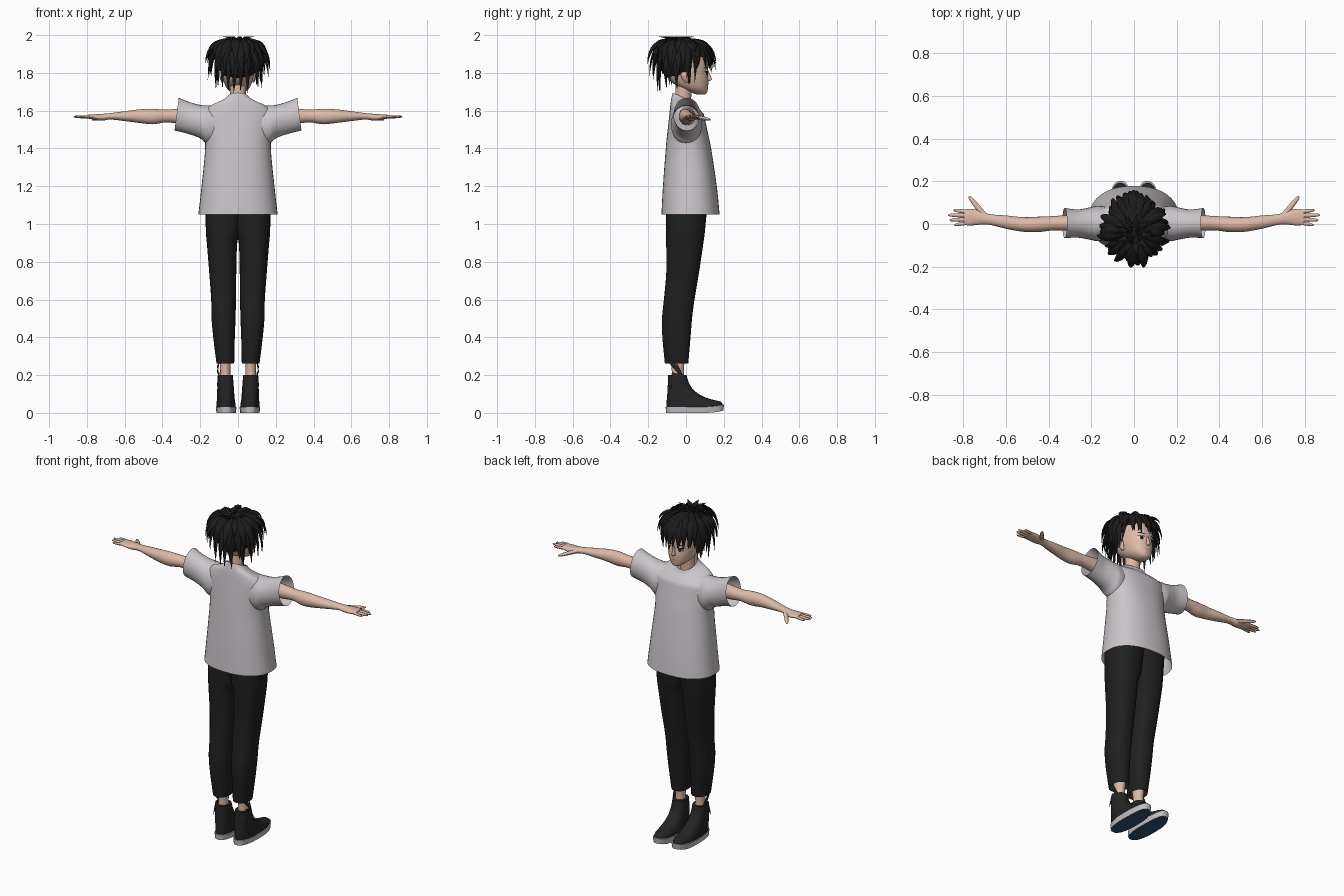
import bpy, bmesh, math, random
from mathutils import Vector
from mathutils.bvhtree import BVHTree

random.seed(4)
if "Cube" in bpy.data.objects:
    bpy.data.objects.remove(bpy.data.objects["Cube"])


def material(name, r, g, b):
    m = bpy.data.materials.new(name)
    m.use_nodes = True
    m.diffuse_color = (r, g, b, 1)
    m.node_tree.nodes["Principled BSDF"].inputs["Base Color"].default_value = (r, g, b, 1)
    return m


SKIN = material("skin", .72, .49, .39)
HAIR = material("black hair", .011, .011, .012)
SHIRT = material("pale grey cloth", .60, .56, .59)
PANTS = material("black cloth", .014, .014, .014)
SHOE = material("black canvas", .018, .018, .018)
RUBBER = material("grey rubber", .55, .53, .55)
TREAD = material("blue tread", .03, .08, .15)
WHITE = material("eye white", .75, .73, .72)
LIP = material("lip", .42, .2, .17)


def finish(name, bm, *mats):
    bmesh.ops.recalc_face_normals(bm, faces=bm.faces)
    mesh = bpy.data.meshes.new(name)
    bm.to_mesh(mesh)
    bm.free()
    for m in mats:
        mesh.materials.append(m)
    ob = bpy.data.objects.new(name, mesh)
    bpy.context.collection.objects.link(ob)
    bpy.ops.object.select_all(action='DESELECT')
    ob.select_set(True)
    bpy.context.view_layer.objects.active = ob
    bpy.ops.object.shade_smooth_by_angle(angle=math.radians(45))
    return ob


def bridge(bm, rings, cap0, cap1):
    """Skin a list of vertex loops."""
    for a, b in zip(rings, rings[1:]):
        for i in range(len(a)):
            j = (i + 1) % len(a)
            bm.faces.new((a[i], a[j], b[j], b[i]))
    if cap0:
        bm.faces.new(rings[0])
    if cap1:
        bm.faces.new(rings[-1])


def spline(rows, steps):
    """Smooth Catmull-Rom interpolation through rows of numbers."""
    out = []
    for i in range(len(rows) - 1):
        a, b = rows[max(i - 1, 0)], rows[i]
        c, d = rows[i + 1], rows[min(i + 2, len(rows) - 1)]
        for k in range(steps):
            t = k / steps
            out.append([q + t / 2 * (r - p + t * (2 * p - 5 * q + 4 * r - s + t * (3 * (q - r) + s - p)))
                        for p, q, r, s in zip(a, b, c, d)])
    return out + [list(rows[-1])]


def loft(name, axis, rows, *mats, side=1, n=24, power=2, steps=4, caps=(True, True), warp=None):
    """Rows hold position along the axis, then the low and high bounds across it."""
    bm = bmesh.new()
    rings = []
    for pos, u0, u1, v0, v1 in spline(rows, steps):
        ring = []
        for i in range(n):
            c, s = math.cos(math.tau * i / n), math.sin(math.tau * i / n)
            u = (u0 + u1) / 2 + (u1 - u0) / 2 * math.copysign(abs(c) ** (2 / power), c)
            v = (v0 + v1) / 2 + (v1 - v0) / 2 * math.copysign(abs(s) ** (2 / power), s)
            p = Vector((u, v, pos) if axis == 'z' else (pos, u, v))
            if warp:
                p = warp(p)
            p.x *= side
            ring.append(bm.verts.new(p))
        rings.append(ring)
    bridge(bm, rings, *caps)
    return finish(name, bm, *mats)


def strand(bm, points, widths, flat, out, n=6):
    """Tapered tube along points; out is the direction in which it is flattened."""
    rings = []
    for i, p in enumerate(points):
        d = (points[min(i + 1, len(points) - 1)] - points[max(i - 1, 0)]).normalized()
        u = d.cross(out).normalized()
        v = u.cross(d)
        rings.append([bm.verts.new(p + widths[i] * (u * math.cos(math.tau * k / n)
                      + v * flat * math.sin(math.tau * k / n))) for k in range(n)])
    bridge(bm, rings, True, True)


# Shirt body with a neckline that drops at the chest
def collar(p):
    k = min(max((p.z - 1.58) / .1, 0), 1)
    p.z -= .45 * k * (p.y + .07)
    return p


loft("shirt_body", 'z', [
    (1.05, -.21, .21, -.13, .178), (1.2, -.193, .193, -.122, .163),
    (1.4, -.174, .174, -.107, .133), (1.5, -.182, .182, -.097, .112),
    (1.58, -.19, .19, -.088, .095), (1.635, -.155, .155, -.082, .08),
    (1.67, -.085, .085, -.076, .06), (1.695, -.055, .055, -.07, .045)],
    SHIRT, n=40, power=2.3, caps=(False, False), warp=collar)

# Neck, head and nose
loft("neck", 'z', [(1.55, -.05, .05, -.06, .03), (1.63, -.042, .042, -.058, .025),
                   (1.75, -.044, .044, -.055, .035)], SKIN)
head = loft("head", 'z', [
    (1.686, -.016, .016, .055, .1), (1.697, -.036, .036, .025, .112),
    (1.72, -.06, .06, -.03, .116), (1.755, -.076, .076, -.08, .119),
    (1.8, -.086, .086, -.11, .116), (1.85, -.089, .089, -.12, .117),
    (1.9, -.084, .084, -.112, .1), (1.94, -.06, .06, -.085, .06),
    (1.96, -.02, .02, -.04, .01)], SKIN, n=32, power=2.2)
loft("nose", 'z', [(1.755, -.007, .007, .1, .118), (1.763, -.011, .011, .1, .136),
                   (1.778, -.008, .008, .1, .133), (1.815, -.004, .004, .1, .117)], SKIN, n=12)

# Painted face, laid onto the head surface
probe = bmesh.new()
probe.from_mesh(head.data)
face = BVHTree.FromBMesh(probe)


def patch(name, x, z, rx, rz, lift, mat, tilt=0):
    bm = bmesh.new()

    def on_face(a, r):
        px, dz = x + r * rx * math.cos(a), r * rz * math.sin(a) + tilt * r * rx * math.cos(a)
        hit = face.ray_cast(Vector((px, 1, z + dz)), Vector((0, -1, 0)))
        return bm.verts.new(hit[0] + hit[1] * lift)
    rings = [[on_face(math.tau * i / 16, r) for i in range(16)] for r in (1, .6, .2)]
    bridge(bm, rings, False, True)
    finish(name, bm, mat)


for s, label in ((1, "left"), (-1, "right")):
    patch(label + "_eye_white", s * .036, 1.795, .018, .011, .0015, WHITE)
    patch(label + "_iris", s * .035, 1.796, .009, .011, .0025, HAIR)
    patch(label + "_lash", s * .037, 1.807, .02, .003, .0035, HAIR, -.1 * s)
    patch(label + "_brow", s * .037, 1.826, .02, .003, .002, HAIR, .1 * s)
patch("mouth", 0, 1.731, .017, .002, .002, LIP)

# Hair: a skull cap and layers of pointed locks falling from the crown
bm = bmesh.new()
bmesh.ops.create_uvsphere(bm, u_segments=32, v_segments=20, radius=1)
for v in bm.verts:
    v.co = Vector((v.co.x * .108, v.co.y * .126 - .02, v.co.z * .115 + 1.865))
bare = [v for v in bm.verts if v.co.z < (1.875 if v.co.y > .02 else 1.76)]
bmesh.ops.delete(bm, geom=bare, context='VERTS')
finish("hair_cap", bm, HAIR)


def lock(bm, az, reach, tip, width, crown=.012):
    out = Vector((math.cos(az), math.sin(az) * 1.08, 0))
    centre = Vector((0, -.022, 0))
    start = Vector((0, -.045, 1.975)) + out * crown
    mid = centre + out * max(.138, reach * .98) + Vector((0, 0, 1.985))
    swirl = Vector((-out.y, out.x, 0)) * random.uniform(-.025, .025)
    end = centre + out * reach + swirl + Vector((0, 0, tip))
    ts = [i / 8 for i in range(9)]
    pts = [start * (1 - t) ** 2 + mid * 2 * t * (1 - t) + end * t * t for t in ts]
    widths = [width * (.3 + 1.4 * t if t < .5 else 2 * (1 - t) ** .8 * .87) + .0006 for t in ts]
    strand(bm, pts, widths, .4, out)


bm = bmesh.new()
for count, reach, tip, width in ((22, .115, 1.71, .026), (20, .15, 1.775, .024),
                                 (16, .165, 1.83, .022), (12, .15, 1.9, .018)):
    for i in range(count):
        az = math.tau * (i + random.uniform(-.3, .3)) / count
        forward = math.sin(az)
        r, z = reach + random.uniform(-.01, .012), tip + random.uniform(-.018, .02)
        if forward > .5:
            r, z = max(r, .15), max(z, 1.82)
        elif forward > .2:
            r, z = max(r, .125), max(z, 1.735)
        elif forward > -.15:
            z = max(z, 1.765)
        lock(bm, az, r, z, width)
# Long fringe and temple locks
for s in (1, -1):
    for az, r, z in ((.42, .128, 1.735), (.62, .14, 1.75), (1.05, .158, 1.80), (1.4, .165, 1.815)):
        lock(bm, math.pi / 2 + s * (math.pi / 2 - az), r, z, .02)
# Ruffled crown
for i in range(9):
    a = math.tau * i / 9
    base = Vector((.03 * math.cos(a), -.05 + .04 * math.sin(a), 1.965))
    d = Vector((math.cos(a), math.sin(a), 0))
    strand(bm, [base, base + d * .02 + Vector((0, 0, .024)), base + d * .06 + Vector((0, 0, .028))],
           [.016, .012, .0006], .5, Vector((0, 0, 1)))
finish("hair_locks", bm, HAIR)


def cuff(p):
    p.x -= .13 * (p.z - 1.58) * max(0, (p.x - .17) / .155)
    return p


def toe_lift(p):
    p.z += 1.3 * max(0, p.y - .1) ** 2
    return p


def tread_rule(ob):
    for f in ob.data.polygons:
        f.material_index = int(f.normal.z < -.7 and f.center.z < .016)


for s, label in ((1, "left_"), (-1, "right_")):
    # Ear
    loft(label + "ear", 'z', [(1.748, .078, .084, -.005, .01), (1.765, .078, .094, -.018, .014),
                              (1.79, .08, .1, -.028, .014), (1.806, .08, .092, -.02, .006)],
         SKIN, side=s, n=12)
    # Sleeve
    loft(label + "sleeve", 'x', [
        (.1, -.07, .075, 1.42, 1.625), (.165, -.08, .085, 1.425, 1.628),
        (.2, -.075, .079, 1.455, 1.63), (.26, -.064, .068, 1.478, 1.645),
        (.325, -.066, .075, 1.495, 1.668)],
        SHIRT, side=s, n=28, caps=(False, False), warp=cuff)
    # Arm and palm
    loft(label + "arm", 'x', [
        (.14, -.04, .05, 1.52, 1.62), (.3, -.032, .042, 1.53, 1.612),
        (.38, -.03, .037, 1.538, 1.605), (.45, -.038, .034, 1.528, 1.61),
        (.52, -.036, .032, 1.535, 1.607), (.6, -.022, .04, 1.545, 1.597),
        (.675, -.004, .046, 1.553, 1.587), (.72, -.003, .062, 1.547, 1.583),
        (.765, -.007, .071, 1.553, 1.58), (.797, -.004, .066, 1.559, 1.578)],
        SKIN, side=s, n=20)
    # Fingers and thumb
    bm = bmesh.new()
    for x0, y0, x1, y1, z1, w in ((.785, .057, .846, .066, 1.566, .0095), (.79, .04, .87, .042, 1.568, .0098),
                                  (.79, .021, .864, .018, 1.568, .0095), (.785, .004, .842, -.005, 1.566, .0085),
                                  (.705, .045, .773, .13, 1.552, .013)):
        a, b = Vector((s * x0, y0, 1.567)), Vector((s * x1, y1, z1))
        strand(bm, [a.lerp(b, t) for t in (0, .35, .7, .92, 1)],
               [w, w, w * .85, w * .6, w * .2], .85, Vector((0, 0, 1)), 8)
    finish(label + "fingers", bm, SKIN)
    # Trouser leg
    loft(label + "trouser_leg", 'z', [
        (.262, .02, .114, -.112, .012), (.4, .017, .131, -.125, .024),
        (.5, .013, .14, -.127, .032), (.6, .011, .142, -.117, .045),
        (.75, .009, .153, -.104, .07), (.9, .004, .165, -.105, .092),
        (.96, -.012, .17, -.106, .1), (1.12, -.03, .174, -.105, .115)],
        PANTS, side=s, n=28, power=2.3, caps=(False, True))
    # Bare ankle
    loft(label + "ankle", 'z', [(.12, .035, .1, -.085, -.005), (.22, .04, .094, -.075, -.012),
                                (.33, .034, .1, -.09, 0)], SKIN, side=s, n=16)
    # Shoe upper and sole
    loft(label + "shoe", 'z', [
        (.03, .013, .115, -.103, .193), (.05, .014, .114, -.103, .185), (.068, .017, .112, -.102, .14),
        (.09, .019, .111, -.1, .085), (.12, .021, .11, -.098, .042), (.16, .024, .109, -.096, .015),
        (.2, .027, .107, -.094, .003)],
        SHOE, side=s, n=28, power=2.4, warp=toe_lift)
    tread_rule(loft(label + "sole", 'z', [(0, .012, .114, -.105, .197), (.032, .008, .118, -.108, .202)],
                    RUBBER, TREAD, side=s, n=36, power=2.5, steps=1, warp=toe_lift))
    # Loose torn strips beside the ankle
    bm = bmesh.new()
    for y0, y1, z0, z1 in ((-.075, -.03, .27, .2), (-.03, -.05, .19, .265), (-.055, -.08, .21, .13)):
        a, b = Vector((s * .101, y0, z0)), Vector((s * .112, y1, z1))
        strand(bm, [a, a.lerp(b, .5), b], [.016, .01, .001], .25, Vector((s, 0, 0)), 5)
    finish(label + "ankle_strips", bm, SHOE)

probe.free()
